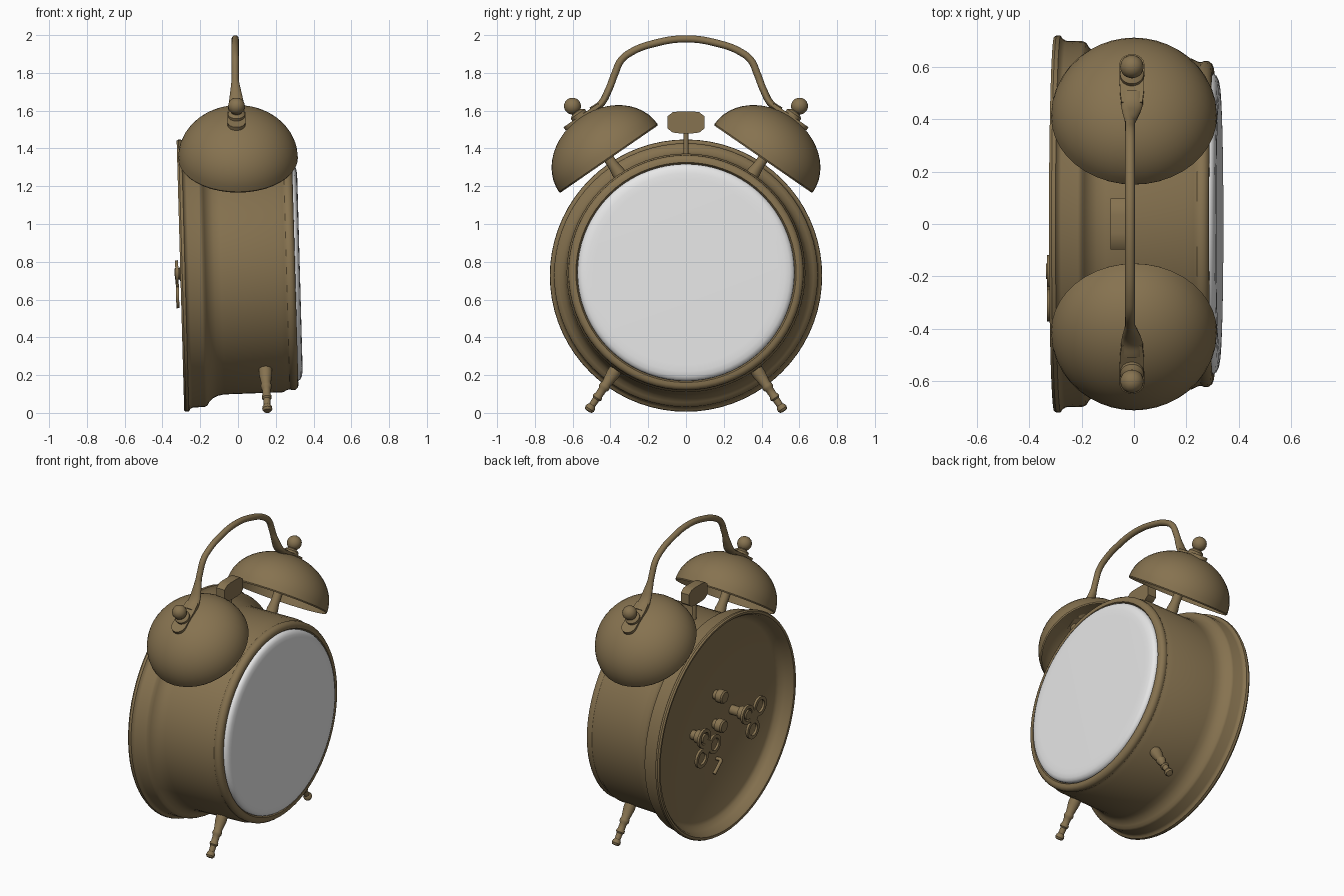
import bpy, bmesh
from math import pi, cos, sin, radians
from mathutils import Matrix, Vector

cube = bpy.data.objects.get("Cube")
if cube:
    bpy.data.objects.remove(cube, do_unlink=True)


def material(name, rgb):
    m = bpy.data.materials.new(name)
    m.use_nodes = True
    m.diffuse_color = (*rgb, 1)
    m.node_tree.nodes["Principled BSDF"].inputs["Base Color"].default_value = (*rgb, 1)
    return m


BRASS = material("aged_brass", (0.24, 0.17, 0.08))
WHITE = material("pale_glass", (0.8, 0.8, 0.8))


def smooth(ob):
    bpy.ops.object.select_all(action="DESELECT")
    ob.select_set(True)
    bpy.context.view_layer.objects.active = ob
    bpy.ops.object.shade_smooth_by_angle(angle=radians(35))


def finish(name, bm, matrix, mat=BRASS, mirror=False):
    bm.transform(matrix)
    bmesh.ops.recalc_face_normals(bm, faces=bm.faces)
    me = bpy.data.meshes.new(name)
    bm.to_mesh(me)
    bm.free()
    me.materials.append(mat)
    ob = bpy.data.objects.new(name, me)
    bpy.context.collection.objects.link(ob)
    smooth(ob)
    if mirror:
        mod = ob.modifiers.new("Mirror", "MIRROR")
        mod.use_axis = (False, True, False)
        mod.use_mirror_merge = False
    return ob


def lathe(name, profile, matrix, mat=BRASS, seg=32, closed=False, mirror=False):
    """Spin (height, radius) points about the local Z axis."""
    bm = bmesh.new()
    vs = [bm.verts.new((r, 0, h)) for h, r in profile]
    es = [bm.edges.new(p) for p in zip(vs, vs[1:])]
    if closed:
        es.append(bm.edges.new((vs[-1], vs[0])))
    bmesh.ops.spin(bm, geom=vs + es, cent=(0, 0, 0), axis=(0, 0, 1),
                   angle=2 * pi, steps=seg)
    bmesh.ops.remove_doubles(bm, verts=bm.verts, dist=1e-5)
    return finish(name, bm, matrix, mat, mirror)


def prism(name, outline, z0, z1, matrix, mirror=False):
    """Extrude a flat outline along local Z."""
    bm = bmesh.new()
    face = bm.faces.new([bm.verts.new((x, y, z0)) for x, y in outline])
    top = bmesh.ops.extrude_face_region(bm, geom=[face])
    vs = [g for g in top["geom"] if isinstance(g, bmesh.types.BMVert)]
    bmesh.ops.translate(bm, verts=vs, vec=(0, 0, z1 - z0))
    return finish(name, bm, matrix, BRASS, mirror)


def rod(name, points, radius, matrix=Matrix()):
    """Smooth round rod through points."""
    cu = bpy.data.curves.new(name, "CURVE")
    cu.dimensions = "3D"
    cu.bevel_depth, cu.bevel_resolution, cu.resolution_u = radius, 6, 8
    cu.use_fill_caps = True
    sp = cu.splines.new("BEZIER")
    sp.bezier_points.add(len(points) - 1)
    for bp, p in zip(sp.bezier_points, points):
        bp.co = matrix @ Vector(p)
        bp.handle_left_type = bp.handle_right_type = "AUTO"
    cu.materials.append(BRASS)
    ob = bpy.data.objects.new(name, cu)
    bpy.context.collection.objects.link(ob)
    bpy.ops.object.select_all(action="DESELECT")
    ob.select_set(True)
    bpy.context.view_layer.objects.active = ob
    bpy.ops.object.convert(target="MESH")
    smooth(bpy.context.object)
    return bpy.context.object


def along(origin, direction):
    d = Vector(direction)
    return Matrix.Translation(origin) @ d.to_track_quat("Z", "Y").to_matrix().to_4x4()


def clean(pts):
    return [(h, 0 if r < 1e-6 else r) for h, r in pts]


def ball(h, r, n=8):
    return clean([(h - r * cos(pi * i / n), r * sin(pi * i / n)) for i in range(n + 1)])


def dome(r, h, n=12):
    return clean([(h * sin(pi / 2 * i / n), r * cos(pi / 2 * i / n)) for i in range(n + 1)])


# Case frame, leaning back slightly
CASE = Matrix.Translation((0, 0, 0.735)) @ Matrix.Rotation(radians(-1.6), 4, "Y")
FORWARD = CASE @ along((0, 0, 0), (1, 0, 0))

# Case with recessed back, flanged skirt and beaded front lip
PLATE = -0.21
lathe("case", [
    (PLATE, 0), (PLATE, 0.635), (PLATE - 0.012, 0.655), (-0.25, 0.675), (-0.29, 0.688),
    (-0.303, 0.70), (-0.305, 0.715), (-0.295, 0.721), (-0.28, 0.719), (-0.272, 0.707),
    (-0.26, 0.70), (-0.195, 0.698), (-0.182, 0.692), (-0.172, 0.675), (-0.15, 0.653),
    (-0.125, 0.641), (-0.09, 0.635), (0.22, 0.632), (0.245, 0.620), (0.258, 0.618),
    (0.268, 0.623), (0.285, 0.622), (0.298, 0.612), (0.303, 0.60), (0.303, 0.583),
    (0.29, 0.575), (0.29, 0)], FORWARD, seg=72)

# Front glass
lathe("glass", [(0.285, 0.575), (0.303, 0.574), (0.315, 0.566), (0.323, 0.55),
                (0.327, 0.525), (0.328, 0.49), (0.328, 0)], FORWARD, WHITE, 72)

# Bells, each mirrored from the +y side
BELL = Matrix.Translation((0, 0.412, 1.35)) @ Matrix.Rotation(radians(-34.6), 4, "X")
CAP = BELL @ Matrix.Translation((-0.008, 0, 0))
lathe("bell", [(-0.008, 0.312)] + dome(0.317, 0.26) + dome(0.31, 0.252)[::-1],
      BELL, seg=40, closed=True, mirror=True)
lathe("bell_post", [(-0.16, 0), (-0.16, 0.035), (-0.09, 0.035), (-0.05, 0.028),
                    (0.25, 0.028), (0.25, 0)], BELL, seg=20, mirror=True)
lathe("bell_nut", [(0.25, 0), (0.25, 0.045), (0.283, 0.045), (0.29, 0.036),
                   (0.295, 0.028), (0.32, 0.028), (0.32, 0)],
      CAP, seg=24, mirror=True)
lathe("bell_knob", ball(0.333, 0.045), CAP, seg=24, mirror=True)

# Handle with flattened, widened ends under the nuts
tab = [(-0.04, -0.12), (-0.046, -0.06)]
tab += [(-0.048 * cos(a * pi / 8), 0.055 + 0.048 * sin(a * pi / 8)) for a in range(9)]
tab += [(0.046, -0.06), (0.04, -0.12)]
prism("handle_tab", tab, 0.247, 0.268, CAP, mirror=True)
half = [(0.50, 1.60), (0.45, 1.637), (0.41, 1.71), (0.375, 1.80), (0.345, 1.865),
        (0.29, 1.91), (0.16, 1.958)]
arch = half + [(0, 1.98)] + [(-y, z) for y, z in reversed(half)]
handle = rod("handle", [(-0.015, y, z) for y, z in arch], 0.019)
for v in handle.data.vertices:
    spread = min(max((1.76 - v.co.z) / 0.13, 0), 1)
    v.co.x = -0.015 + 0.007 * spread + (v.co.x + 0.015) * (1 + 1.2 * spread)

# Hammer between the bells
UPRIGHT = Matrix(((0, 0, 1, 0), (1, 0, 0, 0), (0, 1, 0, 0), (0, 0, 0, 1)))
corner = [(0.097, 0.033), (0.07, 0.054), (0.035, 0.058)]
hammer = [(sx * x, 1.538 + sz * z) for sx, sz in ((1, 1), (-1, 1), (-1, -1), (1, -1))
          for x, z in (corner if sx == sz else corner[::-1])]
prism("hammer_head", hammer, -0.09, -0.03, UPRIGHT)
lathe("hammer_stem", [(0, 0), (0, 0.013), (0.18, 0.013), (0.18, 0)],
      Matrix.Translation((-0.06, 0, 1.33)), seg=12)

# Turned feet
lathe("foot", [(0, 0), (0, 0.035), (0.03, 0.035), (0.09, 0.025), (0.10, 0.029), (0.115, 0.029),
               (0.125, 0.022), (0.16, 0.021), (0.168, 0.026), (0.18, 0.026), (0.188, 0.019),
               (0.225, 0.018), (0.235, 0.025), (0.25, 0.027), (0.262, 0.02), (0.265, 0)],
      along((0.145, 0.372, 0.228), (0.01, 0.137, -0.205)), seg=20, mirror=True)


# Winding keys, setting knobs and lever on the back plate
def back(x, y, z):
    return CASE @ along((x, y, z), (-1, 0, 0))


def winding_key(name, x, y, z, loops):
    d = PLATE - x
    lathe(name + "_stem", [(-0.01, 0), (-0.01, 0.03), (d - 0.045, 0.03), (d - 0.04, 0.042),
                           (d - 0.01, 0.042), (d - 0.005, 0.03), (d + 0.02, 0.03),
                           (d + 0.02, 0)], back(PLATE, y, z), seg=20)
    for i, (dy, dz) in enumerate(loops):
        lathe(f"{name}_loop_{i + 1}", [(0, 0.062), (0.016, 0.062), (0.016, 0.04), (0, 0.04)],
              back(x, y + dy, z + dz), seg=24, closed=True)
    my, mz = (sum(p[k] for p in loops) / 3 for k in (0, 1))
    lathe(name + "_web", [(0, 0), (0, 0.045), (0.016, 0.045), (0.016, 0)],
          back(x, y + my, z + mz), seg=16)


winding_key("right_key", -0.315, -0.18, 0.01, [(0, 0), (-0.13, 0.01), (-0.06, -0.12)])
winding_key("left_key", -0.285, 0.23, 0.0, [(0, 0), (0.02, -0.125), (-0.11, -0.08)])
for name, z in (("upper_knob", 0.18), ("lower_knob", -0.015)):
    lathe(name, [(-0.01, 0), (-0.01, 0.03), (0.02, 0.03), (0.025, 0.042), (0.065, 0.042),
                 (0.073, 0.034), (0.073, 0)], back(PLATE, 0, z), seg=16)
rod("lever", [(PLATE + 0.01, -0.03, -0.26), (-0.24, -0.03, -0.26), (-0.25, 0, -0.275),
              (-0.25, 0.05, -0.32)], 0.011, CASE)
